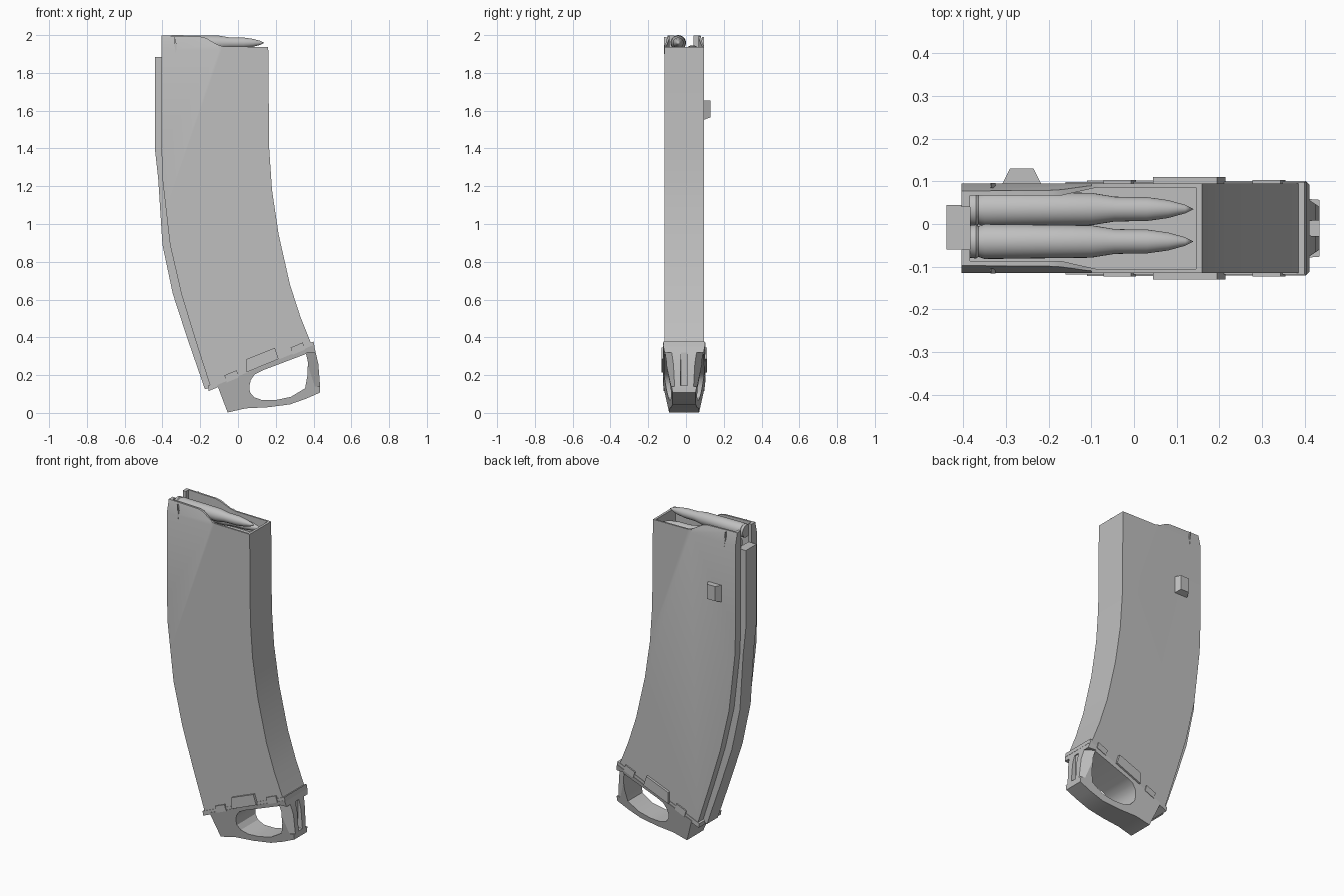
import bpy, bmesh, math
from mathutils import Matrix

cube = bpy.data.objects.get("Cube")
if cube:
    bpy.data.objects.remove(cube)

grey = bpy.data.materials.new("plain_grey")
grey.use_nodes = True
colour = (0.52, 0.52, 0.52, 1)
grey.diffuse_color = colour
grey.node_tree.nodes["Principled BSDF"].inputs["Base Color"].default_value = colour

MID = -0.01       # centre line of the box in y
HALF = 0.105      # half thickness of the box


def finish(name, bm):
    bmesh.ops.recalc_face_normals(bm, faces=bm.faces[:])
    mesh = bpy.data.meshes.new(name)
    bm.to_mesh(mesh)
    bm.free()
    mesh.materials.append(grey)
    ob = bpy.data.objects.new(name, mesh)
    bpy.context.collection.objects.link(ob)
    return ob


def prism(name, pts, lo, hi, axis="y", width=None):
    """Extrude a 2D outline along an axis; width(a, b) can taper it about MID."""
    bm = bmesh.new()
    rings = []
    for side, t in ((-1, lo), (1, hi)):
        ring = []
        for a, b in pts:
            d = MID + side * width(a, b) if width else t
            co = {"x": (d, a, b), "y": (a, d, b), "z": (a, b, d)}[axis]
            ring.append(bm.verts.new(co))
        bm.faces.new(ring)
        rings.append(ring)
    n = len(pts)
    for i in range(n):
        j = (i + 1) % n
        bm.faces.new((rings[0][i], rings[0][j], rings[1][j], rings[1][i]))
    return finish(name, bm)


def activate(ob):
    bpy.ops.object.select_all(action="DESELECT")
    ob.select_set(True)
    bpy.context.view_layer.objects.active = ob


def cut(ob, cutter):
    mod = ob.modifiers.new("cut", "BOOLEAN")
    mod.operation = "DIFFERENCE"
    mod.solver = "EXACT"
    mod.object = cutter
    activate(ob)
    bpy.ops.object.modifier_apply(modifier=mod.name)
    bpy.data.objects.remove(cutter)


def smooth(ob, angle=30):
    activate(ob)
    bpy.ops.object.shade_smooth_by_angle(angle=math.radians(angle))


# Curved box body with raised feed lips
rear = [(-0.405, 1.4), (-0.4, 1.24), (-0.382, 1.08), (-0.36, 0.89),
        (-0.3, 0.63), (-0.23, 0.4), (-0.145, 0.135)]
front = [(0.39, 0.36), (0.33, 0.51), (0.275, 0.68), (0.215, 0.945),
         (0.18, 1.18), (0.165, 1.4), (0.16, 1.937)]
lips = [(-0.08, 1.94), (-0.11, 1.95), (-0.17, 1.985), (-0.2, 1.992), (-0.405, 1.998)]
body = prism("box_body", rear + front + lips, MID - HALF, MID + HALF)

# Open top, wider ahead of the lips
cavity = [(-0.385, 0.077), (-0.17, 0.077), (-0.09, 0.095), (0.145, 0.095)]
cavity += [(x, -y) for x, y in reversed(cavity)]
cut(body, prism("cavity", [(x, y + MID) for x, y in cavity], 1.84, 2.1, "z"))
notch = [(-0.45, -0.06), (-0.37, -0.06), (-0.37, 0.04), (-0.45, 0.04)]
cut(body, prism("rear_notch", notch, 1.885, 2.1, "z"))

# Lean the outside of the lips inward
for s in (-1, 1):
    wedge = [(0.106, 1.92), (0.087, 2.0), (0.08, 2.03), (0.14, 2.03), (0.14, 1.92)]
    cut(body, prism("lip_wedge", [(MID + s * y, z) for y, z in wedge], -0.45, -0.1, "x"))
smooth(body)

# Raised spine following the rear curve
spine_outer = [(-0.44, 1.885), (-0.44, 1.4), (-0.422, 1.235), (-0.4, 0.89),
               (-0.345, 0.63), (-0.27, 0.4), (-0.175, 0.125)]
spine = prism("rear_spine", spine_outer + [(-0.13, 0.14)] +
              [(x + 0.02, z) for x, z in reversed(rear[:-1])] + [(-0.385, 1.885)],
              -0.06, 0.045)
smooth(spine)

# Pressed ribs on the lips
for s, side in ((-1, "right"), (1, "left")):
    y = MID + s * 0.1
    prism("lip_rib_" + side, [(-0.335, 1.99), (-0.325, 1.95), (-0.328, 1.9), (-0.337, 1.95)],
          y - 0.006, y + 0.006)

# Two staggered rounds, turned about their long axis
profile = [(-0.385, 0), (-0.385, 0.038), (-0.37, 0.04), (-0.365, 0.036), (-0.35, 0.041),
           (-0.1, 0.038), (-0.045, 0.029), (0.03, 0.028), (0.08, 0.021),
           (0.12, 0.01), (0.14, 0)]


def round_part(name, y, z):
    bm = bmesh.new()
    verts = [bm.verts.new((x, 0, r)) for x, r in profile]
    edges = [bm.edges.new(pair) for pair in zip(verts, verts[1:])]
    bmesh.ops.spin(bm, geom=verts + edges, cent=(0, 0, 0), axis=(1, 0, 0),
                   angle=math.tau, steps=28, use_merge=True)
    bmesh.ops.remove_doubles(bm, verts=bm.verts[:], dist=0.0005)
    bmesh.ops.transform(bm, matrix=Matrix.Translation((0, y, z)), verts=bm.verts[:])
    smooth(finish(name, bm), 40)


round_part("upper_round", -0.041, 1.959)
round_part("lower_round", 0.035, 1.905)

# Catch block on the back side, tapering outward
bm = bmesh.new()
bmesh.ops.create_cube(bm, size=1)
for v in bm.verts:
    outer = v.co.y > 0
    x = -0.263 + v.co.x * (0.055 if outer else 0.095)
    z = (1.655 if v.co.z > 0 else (1.565 if outer else 1.55))
    v.co = (x, 0.13 if outer else 0.09, z)
finish("catch_block", bm)


# Floor plate along the slanted bottom
def slant(x):
    return 0.196 + 0.42 * x


def strip(name, x0, x1, low, high, half):
    pts = [(x0, slant(x0) + low), (x1, slant(x1) + low),
           (x1 - 0.42 * high, slant(x1) + high), (x0 - 0.42 * high, slant(x0) + high)]
    return prism(name, pts, MID - half, MID + half)


strip("floor_plate", -0.155, 0.405, -0.015, 0.012, 0.108)
for i, (x0, x1) in enumerate([(-0.06, 0.005), (0.29, 0.355)]):
    strip("floor_tab_%d" % i, x0, x1, -0.01, 0.028, 0.113)
clip = [(0.045, 0.215), (0.215, 0.285), (0.195, 0.345), (0.045, 0.285)]
for s, side in ((-1, "right"), (1, "left")):
    y = MID + s * 0.112
    prism("side_clip_" + side, clip, y - 0.008, y + 0.008)

# Pull loop under the floor plate, narrowing downward
loop = [(-0.11, 0.148), (-0.055, 0.002), (0.04, 0.024), (0.16, 0.03), (0.275, 0.045),
        (0.36, 0.075), (0.435, 0.108), (0.435, 0.137), (0.425, 0.26), (0.402, 0.36)]
base = prism("pull_loop", loop, 0, 0, width=lambda x, z: 0.112 - 0.19 * (slant(x) - z))
hole = [(0.06, 0.14), (0.068, 0.175), (0.09, 0.205), (0.13, 0.225), (0.36, 0.312),
        (0.37, 0.27), (0.368, 0.2), (0.355, 0.13), (0.28, 0.085), (0.2, 0.068),
        (0.13, 0.067), (0.085, 0.083), (0.063, 0.11)]
cut(base, prism("finger_hole", hole, -0.3, 0.3))

# Groove and chamfers on the loop's front post
groove = [(0.405, -0.027), (0.5, -0.032), (0.5, 0.012), (0.405, 0.007)]
cut(base, prism("post_groove", groove, 0.145, 0.32, "z"))
for s in (-1, 1):
    corner = [(0.45, 0.04), (0.5, 0.04), (0.5, 0.2), (0.36, 0.2), (0.36, 0.1)]
    cut(base, prism("post_chamfer", [(x, MID + s * y) for x, y in corner], 0.14, 0.32, "z"))
smooth(base)
